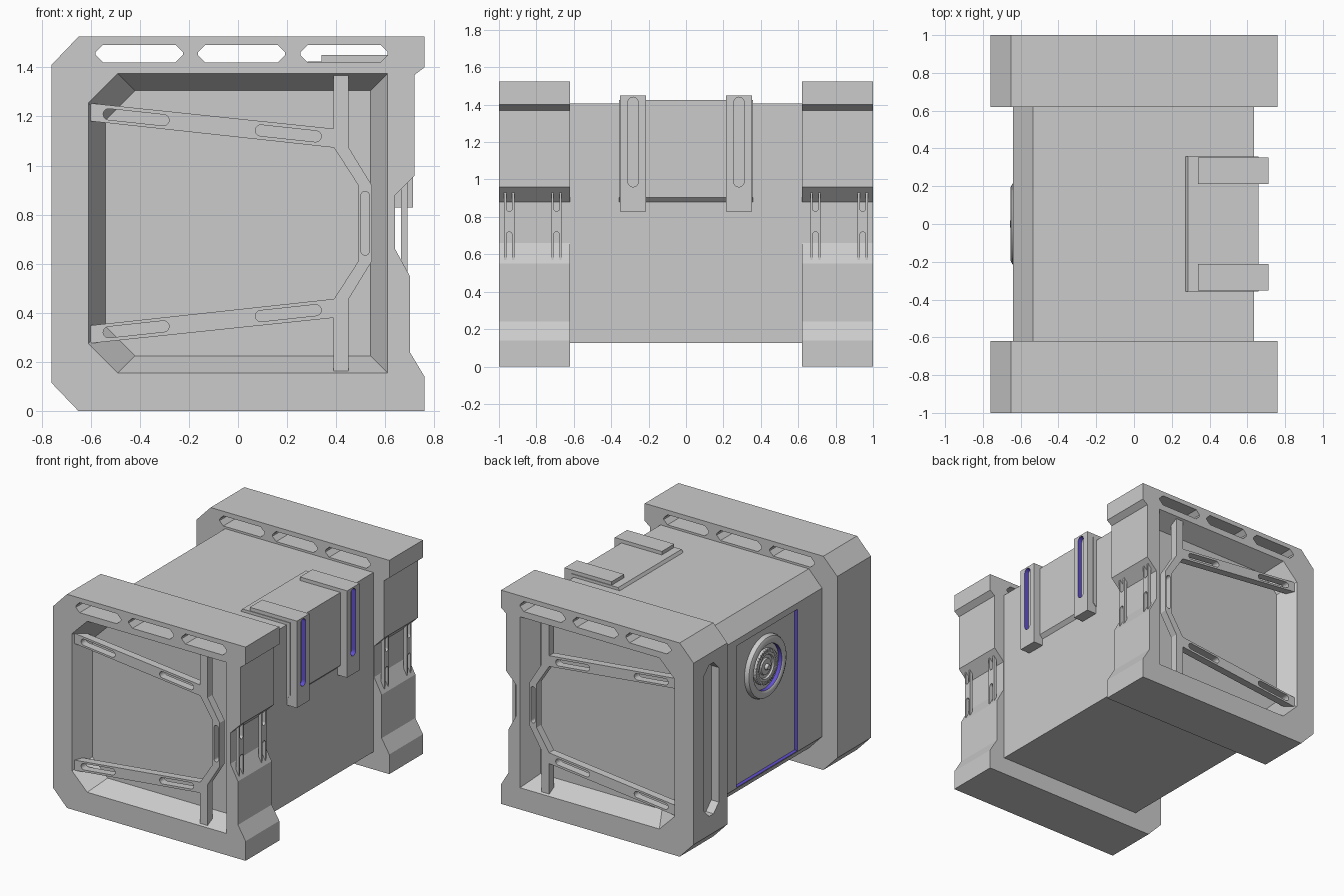
import bpy, bmesh, math
from mathutils import Vector, Matrix

cube = bpy.data.objects.get("Cube")
if cube:
    bpy.data.objects.remove(cube, do_unlink=True)


def material(name, color):
    m = bpy.data.materials.new(name)
    m.use_nodes = True
    m.diffuse_color = color
    m.node_tree.nodes["Principled BSDF"].inputs["Base Color"].default_value = color
    return m


MATERIALS = [material("light grey", (0.6, 0.6, 0.6, 1)),
             material("violet", (0.12, 0.08, 0.65, 1))]
MID = 0.765  # middle height


def finish(name, bm):
    bmesh.ops.recalc_face_normals(bm, faces=bm.faces)
    mesh = bpy.data.meshes.new(name)
    bm.to_mesh(mesh)
    bm.free()
    ob = bpy.data.objects.new(name, mesh)
    bpy.context.collection.objects.link(ob)
    for m in MATERIALS:
        mesh.materials.append(m)
    return ob


def loft(name, start, end, axis, a, b, side=0):
    """Solid between two outlines; axis y uses (x, z) points, axis x uses (y, z)."""
    def place(p, d):
        return (p[0], d, p[1]) if axis == "y" else (d, p[0], p[1])
    bm = bmesh.new()
    r1 = [bm.verts.new(place(p, a)) for p in start]
    r2 = [bm.verts.new(place(p, b)) for p in end]
    bm.faces.new(r1)
    bm.faces.new(r2)
    n = len(r1)
    for i in range(n):
        j = (i + 1) % n
        bm.faces.new((r1[i], r1[j], r2[j], r2[i])).material_index = side
    return finish(name, bm)


def prism(name, pts, axis, a, b, side=0):
    return loft(name, pts, pts, axis, a, b, side)


def rect(u0, u1, v0, v1):
    return [(u0, v0), (u1, v0), (u1, v1), (u0, v1)]


def capsule(u, v, length, width, angle=0, steps=8):
    """Rounded slot outline around (u, v)."""
    r, h = width / 2, (length - width) / 2
    pts = []
    for end in (0, 1):
        for i in range(steps + 1):
            t = math.pi * (end + i / steps) - math.pi / 2
            p = Vector((math.cos(t) * r + (h if end == 0 else -h), math.sin(t) * r))
            p = Matrix.Rotation(angle, 2) @ p
            pts.append((u + p.x, v + p.y))
    return pts


def octagon(u0, u1, v0, v1, c):
    return [(u0 + c, v0), (u1 - c, v0), (u1, v0 + c), (u1, v1 - c),
            (u1 - c, v1), (u0 + c, v1), (u0, v1 - c), (u0, v0 + c)]


def cut(ob, *cutters):
    bpy.context.view_layer.objects.active = ob
    for c in cutters:
        c.hide_render = True
        mod = ob.modifiers.new("cut", "BOOLEAN")
        mod.operation = "DIFFERENCE"
        mod.solver = "EXACT"
        mod.object = c
        bpy.ops.object.modifier_apply(modifier=mod.name)
        bpy.data.objects.remove(c, do_unlink=True)


def opening(inset):
    """Square opening with chamfered corners on one side."""
    h, c = 0.61 - inset, 0.12
    return [(h, MID - h), (h, MID + h), (-h + c, MID + h), (-h, MID + h - c),
            (-h, MID - h + c), (-h + c, MID - h)]


# Main body with the recessed side panel
body = prism("body", [(0.635, 0.125), (0.635, 1.405), (-0.535, 1.405), (-0.64, 1.295),
                      (-0.64, 0.235), (-0.535, 0.125)], "y", -0.63, 0.63)
cut(body, prism("panel_cutter", rect(-0.345, 0.345, 0.24, 1.25), "x", -0.7, -0.615, 1))

FRAME = [(-0.65, 0), (0.76, 0), (0.76, 0.14), (0.70, 0.24), (0.70, 0.55), (0.64, 0.66),
         (0.64, 0.88), (0.72, 0.96), (0.72, 1.37), (0.76, 1.40), (0.76, 1.525),
         (-0.65, 1.525), (-0.76, 1.41), (-0.76, 0.115)]

for side, s in (("front", -1), ("back", 1)):
    # End frame with tapered opening and handle slots
    frame = prism(side + "_frame", FRAME, "y", s * 0.62, s)
    cutters = [loft("opening_cutter", opening(-0.0054), opening(0.07), "y", s * 1.01, s * 0.87)]
    for x in (-0.58, -0.163, 0.255):
        cutters.append(prism("slot_cutter", octagon(x, x + 0.355, 1.42, 1.492, 0.03),
                             "y", s * 0.5, s * 1.1))
    if s > 0:
        cutters.append(prism("side_slot_cutter", octagon(0.715, 0.885, 0.25, 1.33, 0.06),
                             "x", -0.8, -0.70))
    cut(frame, *cutters)

    # Kinked brace across the opening
    half = [(0.39, 0.61), (0.39, 0.31), (0.49, 0.155)]
    outer = [(0.545, 0.155), (0.45, 0.31), (0.45, 0.61)]
    top = half + [(x, -z) for x, z in reversed(half)]
    rest = [(x, -z) for x, z in reversed(outer)] + outer
    brace = prism(side + "_brace", [(x, MID + z) for x, z in top + rest],
                  "y", s * 0.985, s * 0.93)
    cut(brace, prism("brace_cutter", capsule(0.518, MID, 0.26, 0.035, math.pi / 2),
                     "y", s * 0.9, s * 1.1))

    # Sloping arms with rounded slots
    for arm_name, m in (("upper", 1), ("lower", -1)):
        pts = [(-0.61, 0.49), (-0.61, 0.417), (0.392, 0.308), (0.392, 0.385)]
        arm = prism(f"{side}_{arm_name}_arm", [(x, MID + m * z) for x, z in pts],
                    "y", s * 0.985, s * 0.93)
        cut(arm, *[prism("arm_cutter", capsule(x, MID + m * z, 0.27, 0.045, -m * 0.107),
                         "y", s * 0.9, s * 1.1)
                   for x, z in ((-0.415, 0.432), (0.205, 0.366))])

    # Forked struts bridging the notch
    for i, y in enumerate((0.692, 0.945)):
        strut = prism(f"{side}_strut_{i + 1}", rect(s * y - 0.027, s * y + 0.027, 0.56, 0.945),
                      "x", 0.665, 0.69)
        cut(strut, *[prism("fork_cutter", capsule(s * y, z, 0.3, 0.032, math.pi / 2),
                           "x", 0.6, 0.8) for z in (0.57, 0.98)])

    # Clasp strap with a violet-walled slot
    strap = prism(side + "_strap", [(0.34, 1.40), (0.34, 1.45), (0.712, 1.45), (0.712, 0.83),
                                    (0.635, 0.83), (0.60, 0.86), (0.60, 1.40)],
                  "y", s * 0.213, s * 0.353)
    cut(strap, prism("strap_cutter", capsule(s * 0.283, 1.2, 0.48, 0.055, math.pi / 2),
                     "x", 0.68, 0.8, 1))

# Saddle plate beneath the straps
prism("clasp_saddle", [(0.27, 1.40), (0.285, 1.425), (0.66, 1.425), (0.66, 0.905),
                       (0.635, 0.88), (0.60, 0.88), (0.60, 1.39)], "y", -0.358, 0.358)

# Round dial on the side panel, turned about the x axis
PROFILE = [(0.22, -0.01), (0.22, 0.012), (0.212, 0.03), (0.19, 0.04), (0.168, 0.036),
           (0.16, 0.03), (0.16, 0.003), (0.125, 0.003), (0.12, 0.022), (0.085, 0.022),
           (0.08, 0.01), (0.06, 0.01), (0.055, 0.02), (0.022, 0.02), (0.018, 0.042), (0, 0.042)]
bm = bmesh.new()
verts = [bm.verts.new((-0.615 - h, 0, r)) for r, h in PROFILE]
edges = [bm.edges.new(pair) for pair in zip(verts, verts[1:])]
bmesh.ops.spin(bm, geom=verts + edges, cent=(0, 0, 0), axis=(1, 0, 0),
               angle=2 * math.pi, steps=48, use_duplicate=False)
bmesh.ops.remove_doubles(bm, verts=bm.verts, dist=0.0005)
bm.normal_update()
for f in bm.faces:
    c = f.calc_center_median()
    if abs(f.normal.x) < 0.1 and 0.15 < math.hypot(c.y, c.z) < 0.17:
        f.material_index = 1
# Knurled teeth around the inner ring
for i in range(36):
    turn = Matrix.Rotation(i * math.tau / 36, 4, "X")
    bmesh.ops.create_cube(bm, size=1, matrix=turn @ Matrix.Translation((-0.632, 0, 0.112))
                          @ Matrix.Diagonal((0.02, 0.009, 0.022, 1)))
bmesh.ops.translate(bm, verts=bm.verts, vec=(0, 0, 0.97))
dial = finish("dial", bm)
bpy.ops.object.select_all(action="DESELECT")
dial.select_set(True)
bpy.context.view_layer.objects.active = dial
bpy.ops.object.shade_smooth_by_angle(angle=math.radians(35))
